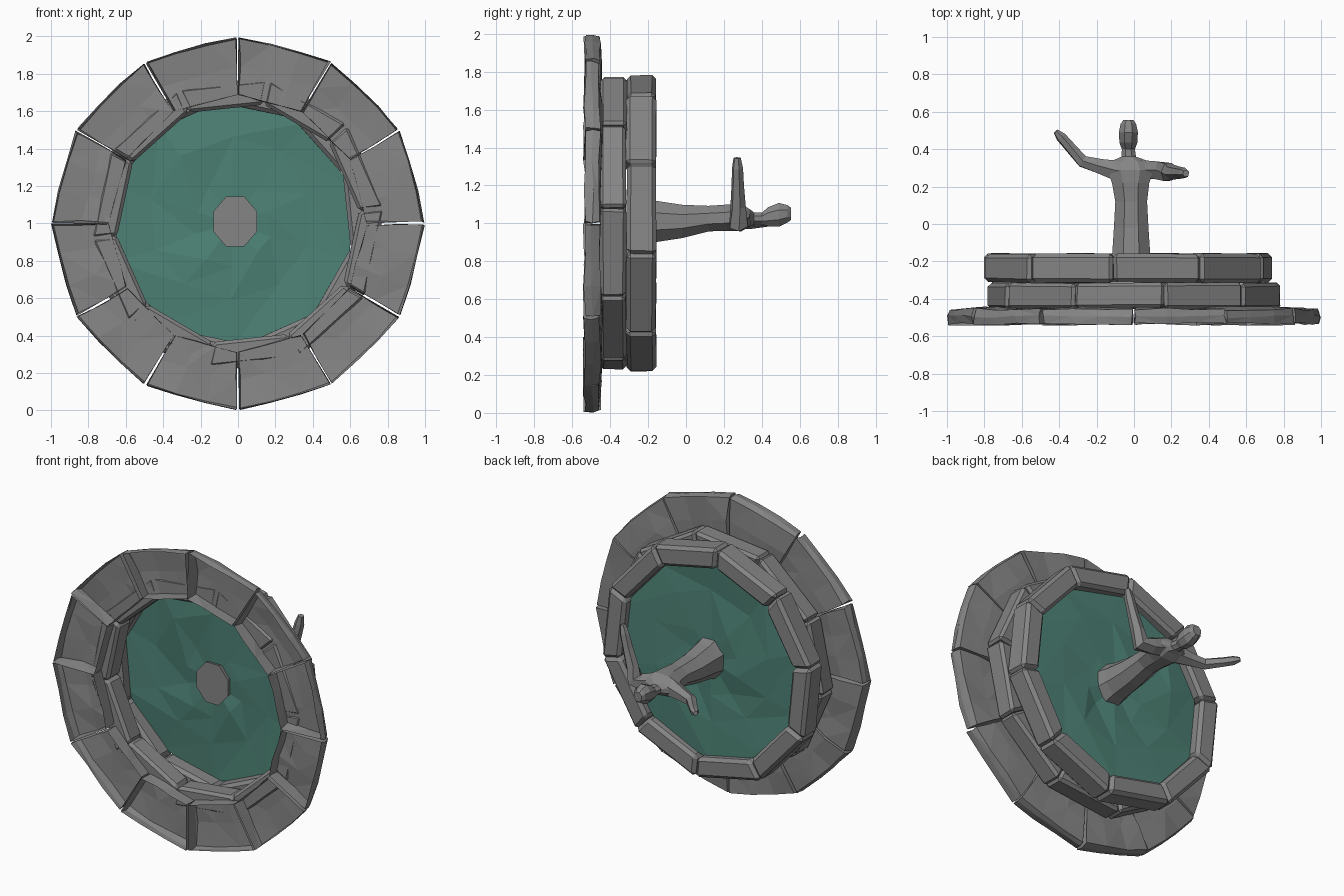
import bpy, bmesh, random
from math import sin, cos, radians, pi
from mathutils import Vector

if "Cube" in bpy.data.objects:
    bpy.data.objects.remove(bpy.data.objects["Cube"])

random.seed(4)
jit = lambda a: random.uniform(-a, a)


def material(name, value):
    m = bpy.data.materials.new(name)
    m.diffuse_color = (*value, 1)
    m.use_nodes = True
    m.node_tree.nodes["Principled BSDF"].inputs["Base Color"].default_value = m.diffuse_color
    return m


stone = material("dark_stone", (0.235, 0.235, 0.235))
green = material("water_green", (0.075, 0.225, 0.18))


def finish(name, bm, mat=stone, bevel=0, open_below=None):
    bmesh.ops.recalc_face_normals(bm, faces=bm.faces)
    if open_below is not None:
        # hollow underside: drop the faces lying on the ground plane of the fountain
        gone = [f for f in bm.faces if all(v.co.y < open_below for v in f.verts)]
        bmesh.ops.delete(bm, geom=gone, context='FACES')
    me = bpy.data.meshes.new(name)
    bm.to_mesh(me)
    bm.free()
    me.materials.append(mat)
    ob = bpy.data.objects.new(name, me)
    bpy.context.collection.objects.link(ob)
    if bevel:
        m = ob.modifiers.new("worn_edges", 'BEVEL')
        m.width, m.segments, m.limit_method = bevel, 1, 'ANGLE'
        m.angle_limit = radians(45)
    return ob


def stone_ring(name, count, start, profile, cx, cuts, rough, bevel, gap, bulge=0, open_below=None):
    """Ring of straight wedge stones around the y axis, angles measured from +z."""
    bm = bmesh.new()
    step = 360 / count
    size = len(profile)
    for i in range(count):
        d0, d1 = (Vector((sin(a), 0, cos(a)))
                  for a in (radians(start + step * (i + k)) for k in (0, 1)))
        along = (d1 - d0).normalized()
        p0, p1 = d0 + along * gap, d1 - along * gap
        loops = []
        for c in range(cuts + 2):
            t = c / (cuts + 1)
            d = p0.lerp(p1, t)
            loop = []
            for r, y in profile:
                r *= 1 + bulge * sin(pi * t) * (r > 0.9)
                side = along * jit(rough) * .5
                loop.append(bm.verts.new((cx + d.x * r + side.x + jit(rough) * .3,
                                          y + jit(rough) * .6,
                                          1 + d.z * r + side.z + jit(rough) * .3)))
            loops.append(loop)
        for a, b in zip(loops, loops[1:]):
            for k in range(size):
                n = (k + 1) % size
                bm.faces.new((a[k], a[n], b[n], b[k]))
        bm.faces.new(loops[0])
        bm.faces.new(loops[-1])
    if bulge:
        bmesh.ops.triangulate(bm, faces=bm.faces[:])
    return finish(name, bm, stone, bevel, open_below)


def loft(name, sections, sides, along_path=True):
    """Faceted limb through (x, y, z, radius_a, radius_b) sections."""
    bm = bmesh.new()
    pts = [Vector(s[:3]) for s in sections]
    loops = []
    for i, s in enumerate(sections):
        u, v = Vector((1, 0, 0)), Vector((0, 0, 1))
        if along_path:
            d = (pts[min(i + 1, len(pts) - 1)] - pts[max(i - 1, 0)]).normalized()
            u = d.cross(Vector((0.1, 1, -0.6))).normalized()
            v = d.cross(u)
        loops.append([bm.verts.new(pts[i] + u * s[3] * cos(2 * pi * (k + .5) / sides)
                                   + v * s[4] * sin(2 * pi * (k + .5) / sides))
                      for k in range(sides)])
    for a, b in zip(loops, loops[1:]):
        for k in range(sides):
            n = (k + 1) % sides
            bm.faces.new((a[k], a[n], b[n], b[k]))
    bm.faces.new(loops[0])
    bm.faces.new(loops[-1])
    return finish(name, bm)


def block(r_in, r_out, y0, y1):
    return [(r_in, y0), (r_out, y0), (r_out, y1), (r_in, y1)]


# stone courses of the basin; the lowest is hollow underneath
base = [(0.69, -0.535), (0.992, -0.535), (0.998, -0.495), (0.985, -0.455), (0.84, -0.448),
        (0.69, -0.452)]
stone_ring("base_stones", 12, 0, base, 0, 2, 0.014, 0, 0.009, 0.012, -0.515)
stone_ring("middle_stones", 10, 12, block(0.65, 0.79, -0.452, -0.315), 0, 0, 0.007, 0.018, 0.001)
stone_ring("upper_stones", 10, -6, block(0.65, 0.79, -0.313, -0.158), -0.033, 0, 0.007, 0.021, 0.001)

# rippled water sheet
bm = bmesh.new()
mid = bm.verts.new((-0.03, -0.22, 1))
rings = []
for r, wob in ((0.22, 0.03), (0.44, 0.04), (0.665, 0)):
    rings.append([bm.verts.new((-0.033 + (r + jit(wob)) * sin(2 * pi * k / 10 + jit(wob)),
                                -0.22 + jit(0.016),
                                1 + (r + jit(wob)) * cos(2 * pi * k / 10 + jit(wob))))
                  for k in range(10)])
for k in range(10):
    n = (k + 1) % 10
    bm.faces.new((mid, rings[0][k], rings[0][n]))
    for a, b in zip(rings, rings[1:]):
        bm.faces.new((a[k], b[k], b[n]))
        bm.faces.new((a[k], b[n], a[n]))
finish("water", bm, green)

# statue: robe, torso, neck and head in one loft
loft("statue_body", [
    (-0.015, -0.25, 1.01, 0.125, 0.145), (-0.015, -0.16, 1.01, 0.11, 0.118),
    (-0.015, -0.02, 1.01, 0.1, 0.095), (-0.015, 0.12, 1.025, 0.092, 0.073),
    (-0.018, 0.22, 1.03, 0.108, 0.075), (-0.02, 0.29, 1.03, 0.135, 0.075),
    (-0.022, 0.335, 1.03, 0.11, 0.05), (-0.028, 0.36, 1.025, 0.042, 0.034),
    (-0.03, 0.40, 1.025, 0.038, 0.034), (-0.03, 0.435, 1.035, 0.052, 0.055),
    (-0.03, 0.49, 1.045, 0.055, 0.068), (-0.03, 0.535, 1.05, 0.045, 0.05),
    (-0.03, 0.555, 1.05, 0.03, 0.034)], 8, False)

# arms
loft("raised_arm", [
    (0.03, 0.29, 1.03, 0.06, 0.06), (0.11, 0.288, 1.01, 0.055, 0.055),
    (0.18, 0.278, 1.0, 0.055, 0.055), (0.205, 0.275, 1.09, 0.042, 0.042),
    (0.24, 0.273, 1.2, 0.034, 0.034), (0.265, 0.272, 1.29, 0.032, 0.03),
    (0.278, 0.27, 1.345, 0.018, 0.02)], 6)
loft("outstretched_arm", [
    (-0.07, 0.28, 1.03, 0.065, 0.065), (-0.18, 0.308, 1.015, 0.046, 0.046),
    (-0.275, 0.335, 1.005, 0.036, 0.036), (-0.35, 0.42, 1.01, 0.03, 0.03),
    (-0.39, 0.465, 1.015, 0.029, 0.028), (-0.418, 0.495, 1.02, 0.015, 0.015)], 6)
